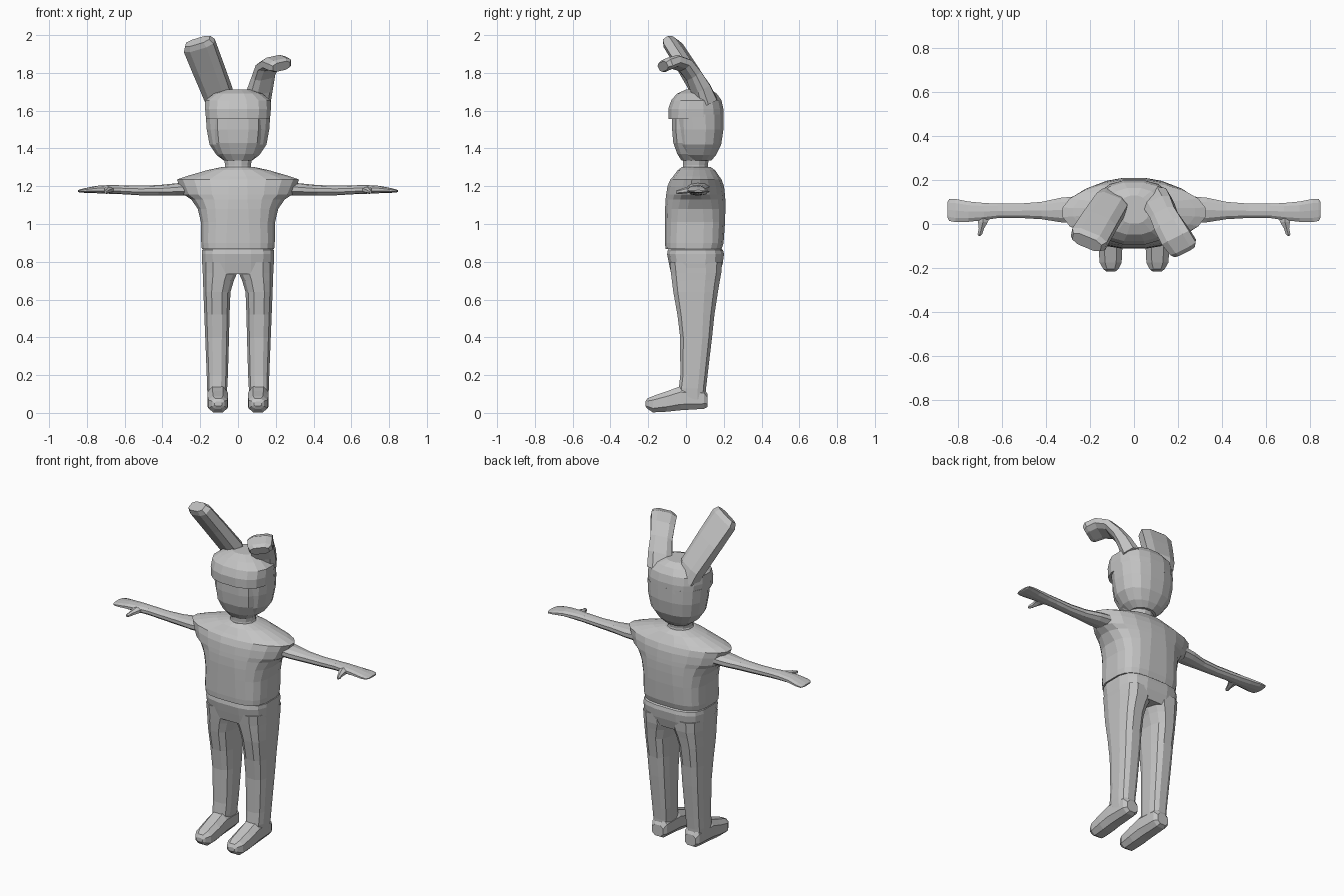
import bpy, bmesh, math
from mathutils import Vector

grey = bpy.data.materials.new("plain grey")
grey.diffuse_color = (0.55, 0.55, 0.55, 1)


def ring(c, u, v, n=12, e=2.0):
    """Superellipse section around c with half axes u and v."""
    c, u, v = Vector(c), Vector(u), Vector(v)
    pts = []
    for i in range(n):
        a = 2 * math.pi * (i + 0.5) / n
        ca, sa = math.cos(a), math.sin(a)
        pts.append(c + u * math.copysign(abs(ca) ** (2 / e), ca)
                   + v * math.copysign(abs(sa) ** (2 / e), sa))
    return pts


def loft(name, rings, sx=1):
    """Skin a closed tube through the rings; sx=-1 mirrors it in x."""
    bm = bmesh.new()
    loops = [[bm.verts.new((p.x * sx, p.y, p.z)) for p in r] for r in rings]
    n = len(loops[0])
    for a, b in zip(loops, loops[1:]):
        for i in range(n):
            j = (i + 1) % n
            bm.faces.new((a[i], a[j], b[j], b[i]))
    bm.faces.new(loops[0])
    bm.faces.new(loops[-1])
    bmesh.ops.recalc_face_normals(bm, faces=bm.faces)
    me = bpy.data.meshes.new(name)
    bm.to_mesh(me)
    bm.free()
    me.materials.append(grey)
    ob = bpy.data.objects.new(name, me)
    bpy.context.collection.objects.link(ob)
    return ob


def level(z, x0, x1, y0, y1, n=12, e=2.0):
    """Horizontal section from its extents."""
    return ring(((x0 + x1) / 2, (y0 + y1) / 2, z),
                ((x1 - x0) / 2, 0, 0), (0, (y1 - y0) / 2, 0), n, e)


def stack(name, rows, n):
    """Centred stack of rows: z, half width, front y, back y, exponent."""
    return loft(name, [level(z, -w, w, f, b, n, e) for z, w, f, b, e in rows])


# Shirt with flared short sleeves
stack("shirt", [
    (0.868, 0.193, -0.110, 0.190, 3.2), (0.90, 0.196, -0.112, 0.200, 3.2),
    (1.01, 0.198, -0.112, 0.208, 3.0), (1.08, 0.215, -0.112, 0.210, 2.7),
    (1.13, 0.250, -0.110, 0.210, 2.3), (1.155, 0.290, -0.107, 0.208, 2.1),
    (1.20, 0.312, -0.100, 0.203, 2.0), (1.235, 0.328, -0.085, 0.190, 2.0),
    (1.252, 0.280, -0.070, 0.178, 2.0), (1.285, 0.165, -0.045, 0.155, 2.0),
    (1.302, 0.085, -0.022, 0.130, 2.0)], 20)

# Neck and trouser hips
stack("neck", [(1.27, 0.085, -0.025, 0.13, 2), (1.31, 0.070, -0.018, 0.118, 2),
               (1.36, 0.080, -0.020, 0.125, 2)], 12)
stack("trouser_hips", [
    (0.735, 0.187, -0.080, 0.180, 3.2), (0.79, 0.192, -0.092, 0.196, 3.2),
    (0.84, 0.194, -0.102, 0.203, 3.2), (0.862, 0.192, -0.098, 0.198, 3.2),
    (0.872, 0.180, -0.090, 0.185, 3.2)], 16)

# Head: face, hood and overhanging brow
stack("face", [
    (1.335, 0.075, -0.025, 0.12, 2.4), (1.37, 0.105, -0.048, 0.13, 2.6),
    (1.43, 0.130, -0.070, 0.14, 2.8), (1.50, 0.136, -0.076, 0.14, 3.0),
    (1.58, 0.136, -0.076, 0.14, 3.0)], 12)
stack("hood", [
    (1.335, 0.075, 0.00, 0.135, 2.2), (1.365, 0.115, -0.025, 0.160, 2.4),
    (1.42, 0.153, -0.050, 0.188, 2.5), (1.50, 0.168, -0.060, 0.200, 2.5),
    (1.58, 0.174, -0.065, 0.200, 2.5)], 16)
stack("hood_crown", [
    (1.557, 0.172, -0.095, 0.200, 2.6), (1.61, 0.177, -0.096, 0.200, 2.5),
    (1.655, 0.176, -0.080, 0.190, 2.4), (1.69, 0.130, -0.050, 0.165, 2.3),
    (1.712, 0.070, 0.00, 0.130, 2.2)], 16)

for side, sx in (("left", 1), ("right", -1)):
    # Trouser leg
    loft(side + "_leg", [level(z, a, b, f, k, 12, 2.8) for z, a, b, f, k in [
        (0.80, 0.000, 0.191, -0.090, 0.195), (0.74, 0.002, 0.189, -0.083, 0.190),
        (0.70, 0.020, 0.187, -0.078, 0.182), (0.64, 0.038, 0.185, -0.070, 0.172),
        (0.52, 0.043, 0.180, -0.048, 0.153), (0.40, 0.046, 0.175, -0.033, 0.140),
        (0.20, 0.052, 0.167, -0.032, 0.116), (0.13, 0.056, 0.165, -0.040, 0.108),
        (0.07, 0.060, 0.160, -0.035, 0.105)]], sx)
    # Foot, heel to toe
    loft(side + "_foot", [
        ring((x, y, (lo + hi) / 2), (w, 0, 0), (0, 0, (hi - lo) / 2), 8, 2.6)
        for y, x, lo, hi, w in [
            (0.115, 0.108, 0.030, 0.100, 0.038), (0.095, 0.108, 0.018, 0.135, 0.052),
            (-0.030, 0.108, 0.010, 0.145, 0.057), (-0.100, 0.107, 0.003, 0.118, 0.058),
            (-0.175, 0.106, 0.000, 0.092, 0.053), (-0.205, 0.105, 0.020, 0.078, 0.036),
            (-0.215, 0.105, 0.035, 0.060, 0.022)]], sx)
    # Arm and flat hand
    loft(side + "_arm", [
        ring((x, (f + k) / 2, (lo + hi) / 2), (0, (k - f) / 2, 0),
             (0, 0, (hi - lo) / 2), 10, 2.2)
        for x, f, k, lo, hi in [
            (0.24, 0.000, 0.130, 1.150, 1.225), (0.33, 0.005, 0.122, 1.150, 1.215),
            (0.42, 0.020, 0.102, 1.150, 1.206), (0.52, 0.026, 0.094, 1.152, 1.203),
            (0.62, 0.025, 0.094, 1.158, 1.205), (0.68, 0.016, 0.097, 1.160, 1.206),
            (0.75, 0.008, 0.104, 1.163, 1.202), (0.81, 0.006, 0.116, 1.165, 1.190),
            (0.838, 0.012, 0.116, 1.167, 1.183), (0.847, 0.030, 0.100, 1.170, 1.179)]], sx)
    # Thumb
    loft(side + "_thumb", [ring((x, y, z), (w, 0, 0), (0, 0, t), 6)
                           for x, y, z, w, t in [
        (0.682, 0.045, 1.182, 0.034, 0.018), (0.685, 0.010, 1.180, 0.026, 0.017),
        (0.692, -0.020, 1.174, 0.014, 0.014), (0.699, -0.045, 1.170, 0.012, 0.010),
        (0.701, -0.054, 1.169, 0.006, 0.006)]], sx)


def ear(name, path, across):
    """Slab-like ear following path points: x, y, z, half width, half depth."""
    across = Vector(across).normalized()
    pts = [Vector(p[:3]) for p in path]
    rings = []
    for i, p in enumerate(path):
        along = pts[min(i + 1, len(pts) - 1)] - pts[max(i - 1, 0)]
        deep = along.cross(across).normalized()
        rings.append(ring(pts[i], across * p[3], deep * p[4], 8, 3.0))
    loft(name, rings)


# Straight ear and folded ear
ear("upright_ear", [
    (-0.090, 0.115, 1.625, 0.070, 0.045), (-0.105, 0.090, 1.690, 0.082, 0.050),
    (-0.160, 0.005, 1.830, 0.088, 0.046), (-0.205, -0.068, 1.945, 0.092, 0.042),
    (-0.214, -0.083, 1.968, 0.075, 0.032)], (0.17, -0.07, 0.05))
ear("folded_ear", [
    (0.095, 0.110, 1.630, 0.075, 0.055), (0.115, 0.080, 1.710, 0.070, 0.045),
    (0.135, 0.040, 1.785, 0.064, 0.034), (0.158, -0.005, 1.840, 0.070, 0.030),
    (0.190, -0.060, 1.858, 0.074, 0.032), (0.222, -0.105, 1.842, 0.070, 0.034),
    (0.230, -0.122, 1.834, 0.055, 0.026)], (0.9, 0.45, 0.2))
